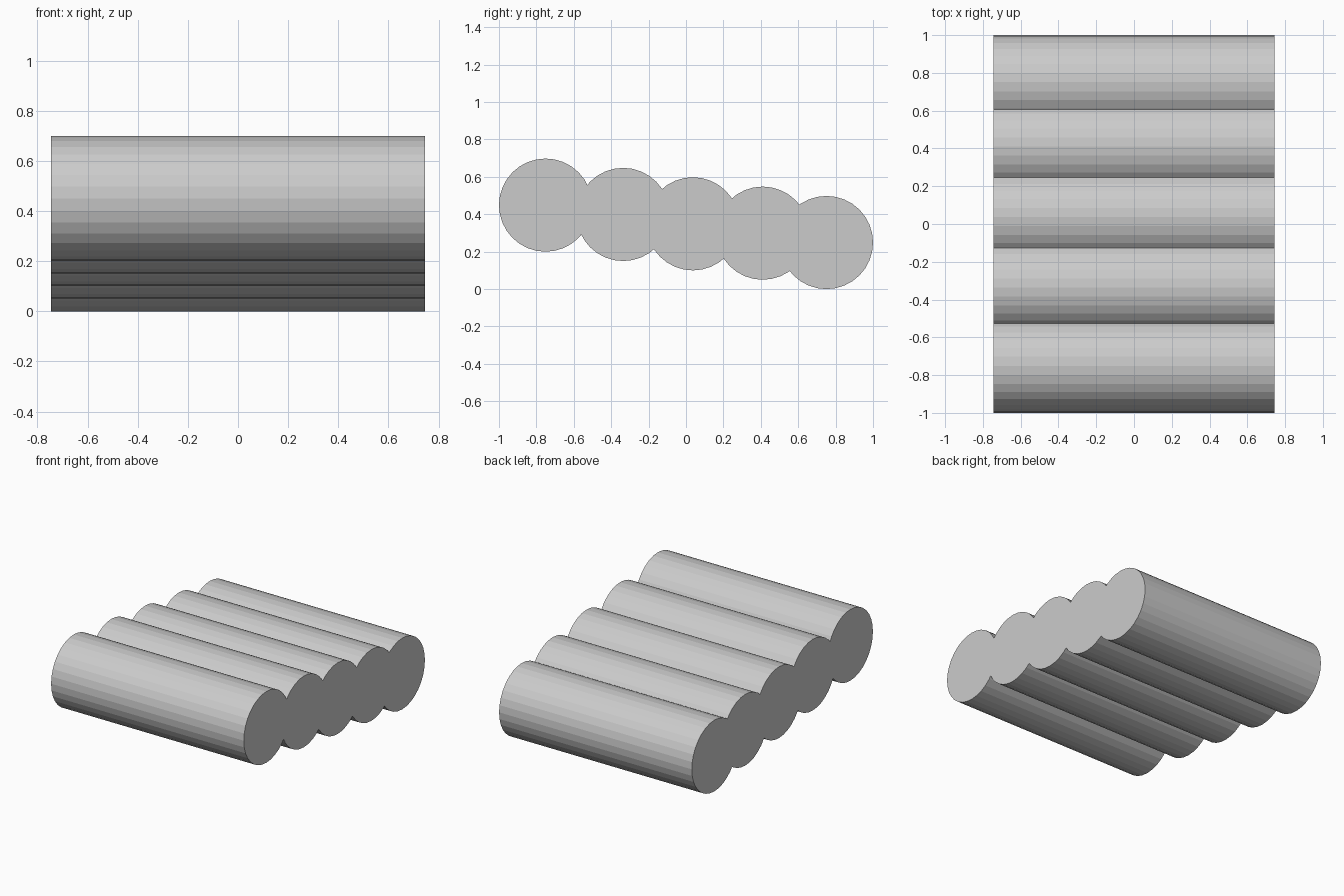
import bpy
from math import pi

if "Cube" in bpy.data.objects:
    bpy.data.objects.remove(bpy.data.objects["Cube"])

RADIUS = 0.249
LENGTH = 1.49

# Row of overlapping rollers lying along x, stepping down towards the back
centres_y = [-0.751, -0.336, 0.037, 0.41, 0.751]

for i, y in enumerate(centres_y):
    z = RADIUS + 0.05 * (len(centres_y) - 1 - i)
    bpy.ops.mesh.primitive_cylinder_add(
        vertices=32, radius=RADIUS, depth=LENGTH,
        location=(0, y, z), rotation=(0, pi / 2, 0))
    bpy.context.object.name = f"roller_{i + 1}"
